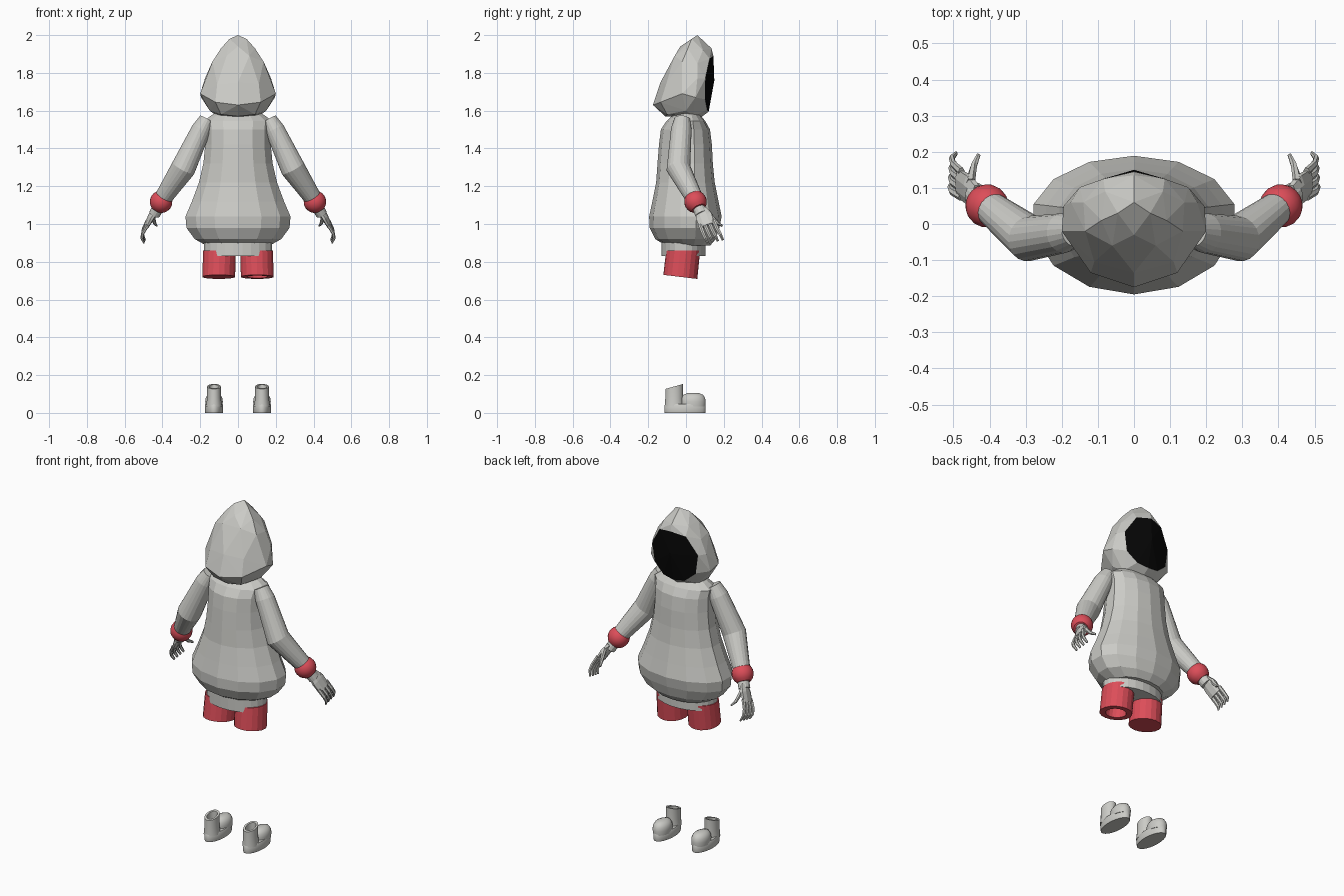
import bpy, bmesh, math
from mathutils import Vector

if "Cube" in bpy.data.objects:
    bpy.data.objects.remove(bpy.data.objects["Cube"])


def material(name, rgb):
    m = bpy.data.materials.new(name)
    m.diffuse_color = (*rgb, 1)
    m.use_nodes = True
    m.node_tree.nodes["Principled BSDF"].inputs["Base Color"].default_value = m.diffuse_color
    return m


GREY = material("light grey", (0.60, 0.60, 0.57))
RED = material("coral red", (0.72, 0.075, 0.10))
BLACK = material("black", (0.002, 0.002, 0.002))


def finish(name, bm, mats, smooth=False):
    bmesh.ops.recalc_face_normals(bm, faces=bm.faces)
    me = bpy.data.meshes.new(name)
    bm.to_mesh(me)
    bm.free()
    ob = bpy.data.objects.new(name, me)
    bpy.context.collection.objects.link(ob)
    for m in mats:
        me.materials.append(m)
    if smooth:
        bpy.ops.object.select_all(action='DESELECT')
        ob.select_set(True)
        bpy.context.view_layer.objects.active = ob
        bpy.ops.object.shade_smooth_by_angle(angle=math.radians(40))
    return ob


def loft(name, rings, mat, smooth=False):
    """Skin a list of point rings and cap both ends."""
    bm = bmesh.new()
    vs = [[bm.verts.new(p) for p in r] for r in rings]
    n = len(vs[0])
    for a, b in zip(vs, vs[1:]):
        for i in range(n):
            j = (i + 1) % n
            bm.faces.new((a[i], a[j], b[j], b[i]))
    bm.faces.new(vs[0])
    bm.faces.new(vs[-1])
    return finish(name, bm, [mat], smooth)


def ring(cx, cy, z, rx, back, front=None, n=14, tilt=0.0):
    """Horizontal oval; tilt makes z rise with y."""
    front = back if front is None else front
    pts = []
    for i in range(n):
        a = math.tau * (i + 0.5) / n
        dy = math.sin(a) * (front if math.sin(a) > 0 else back)
        pts.append((cx + rx * math.cos(a), cy + dy, z + tilt * dy))
    return pts


def tube(name, path, sizes, mat, ref=(0, 1, 0), n=16, smooth=False):
    """Oval tube along a path; sizes are (half width along ref, half thickness)."""
    path = [Vector(p) for p in path]
    rings = []
    for i, p in enumerate(path):
        t = (path[min(i + 1, len(path) - 1)] - path[max(i - 1, 0)]).normalized()
        u = Vector(ref)
        u = (u - t * u.dot(t)).normalized()
        v = t.cross(u)
        a, b = sizes[i]
        rings.append([p + u * a * math.cos(math.tau * (k + .5) / n)
                      + v * b * math.sin(math.tau * (k + .5) / n) for k in range(n)])
    return loft(name, rings, mat, smooth)


# Hood: faceted hull, opening painted black where all corners lie on its rim
half = [(0, .06, 2.0), (.045, .03, 1.98), (0, .135, 1.93), (.09, .01, 1.93), (.08, .09, 1.92),
        (0, -.03, 1.94), (.06, -.06, 1.89), (.135, -.02, 1.86), (.14, .06, 1.85),
        (0, -.135, 1.75), (.11, -.105, 1.74), (.175, .06, 1.77),
        (.2, -.02, 1.69), (.195, .05, 1.67), (0, -.175, 1.63), (.12, -.135, 1.645),
        (.15, 0, 1.6), (.09, -.1, 1.58), (0, -.11, 1.57), (.11, .04, 1.57), (0, .08, 1.565),
        # opening rim and centre
        (0, .145, 1.89), (.085, .125, 1.875), (.15, .102, 1.77), (.135, .101, 1.66),
        (.07, .112, 1.605), (0, .12, 1.595), (0, .15, 1.76)]
bm = bmesh.new()
for x, y, z in half:
    bm.verts.new((x, y, z))
    if x:
        bm.verts.new((-x, y, z))
res = bmesh.ops.convex_hull(bm, input=bm.verts)
loose = [v for v in bm.verts if not v.link_faces]
bmesh.ops.delete(bm, geom=loose, context='VERTS')
for f in bm.faces:
    f.material_index = int(all(v.co.y > .1 and v.co.z < 1.9 for v in f.verts))
finish("hood", bm, [GREY, BLACK])

# Pear-shaped coat: z, half width, depth to back, depth to front
coat = [(.885, .17, .12, .11), (.92, .235, .18, .14), (.98, .28, .21, .16), (1.04, .285, .212, .172),
        (1.12, .25, .195, .155), (1.22, .212, .175, .135), (1.32, .188, .168, .125),
        (1.42, .178, .16, .12), (1.50, .178, .15, .11), (1.545, .185, .12, .085),
        (1.575, .145, .09, .06), (1.60, .10, .07, .05)]
loft("coat", [ring(0, .017, z, w, b, f) for z, w, b, f in coat], GREY)

# Hem under the coat
loft("hem", [ring(0, -.013, z, .182, .117, n=24) for z in (.83, .92)], GREY)

for s, side in ((1, "right"), (-1, "left")):
    # Trouser leg, the right one with a recess underneath
    rings = [ring(s * .098, -.015, .86, .088, .09, n=18),
             ring(s * .102, -.03, .72, .088, .09, n=18, tilt=-.12)]
    if s > 0:
        rings += [ring(.102, -.03, .72, .055, .057, n=18, tilt=-.12),
                  ring(.101, -.02, .79, .055, .057, n=18)]
    loft(side + "_trouser_leg", rings, RED)

    # Sleeve
    tube(side + "_sleeve",
         [(s * .165, -.02, 1.555), (s * .195, -.025, 1.50), (s * .29, -.04, 1.295), (s * .405, .05, 1.125)],
         [(.042, .04), (.055, .052), (.064, .066), (.045, .045)], GREY, n=20)

    # Rounded cuff
    c, d = Vector((s * .407, .05, 1.118)), Vector((s * .10, .08, -.165)).normalized()
    angles = [math.radians(a) for a in (-50, -33, -16, 0, 16, 33, 50)]
    tube(side + "_cuff", [c + d * .06 * math.sin(a) for a in angles],
         [(.06 * math.cos(a),) * 2 for a in angles], RED, n=18, smooth=True)

    # Wrist and palm
    spread = (0, .92, .40)
    tube(side + "_wrist", [(s * .415, .06, 1.10), (s * .442, .083, 1.052)],
         [(.032, .032), (.034, .030)], GREY, n=14)
    tube(side + "_palm", [(s * .435, .08, 1.075), (s * .458, .095, 1.04), (s * .484, .112, .992)],
         [(.032, .018), (.047, .017), (.045, .013)], GREY, spread, n=8)

    # Four curled fingers and a thumb
    rows = [((.478, .075, .995), (.478, .145, 1.02)), ((.504, .09, .952), (.500, .165, .975)),
            ((.509, .103, .925), (.505, .182, .945)), ((.498, .115, .90), (.493, .195, .915))]
    for i in range(4):
        path = [Vector(a).lerp(Vector(b), i / 3) for a, b in rows]
        tube(f"{side}_finger_{i + 1}", [(s * p.x, p.y, p.z) for p in path],
             [(.012, .010), (.011, .009), (.010, .008), (.007, .005)], GREY, spread, n=6)
    tube(side + "_thumb",
         [(s * .452, .115, 1.065), (s * .448, .142, 1.03), (s * .442, .165, 1.005), (s * .43, .192, .99)],
         [(.014, .012), (.012, .011), (.010, .009), (.006, .005)], GREY, n=6)

    # Boot: sole, rounded toe, hollow slanted shaft
    x = s * .127
    loft(side + "_boot_sole", [ring(x, -.005, z, w, l, n=28) for z, w, l in
                               ((0, .047, .108), (.008, .049, .11), (.04, .049, .11), (.048, .045, .105))],
         GREY, True)
    toe = [(.035, .045, .065), (.06, .047, .067), (.08, .044, .063), (.096, .034, .052), (.105, .016, .03)]
    loft(side + "_boot_toe", [ring(x, .038, z, w, l, n=24) for z, w, l in toe], GREY, True)
    loft(side + "_boot_shaft",
         [ring(x, -.063, .035, .042, .05, n=20), ring(x, -.063, .08, .037, .047, n=20),
          ring(x, -.062, .14, .037, .047, n=20, tilt=.28), ring(x, -.062, .14, .026, .034, n=20, tilt=.28),
          ring(x, -.062, .085, .026, .034, n=20)], GREY, True)
